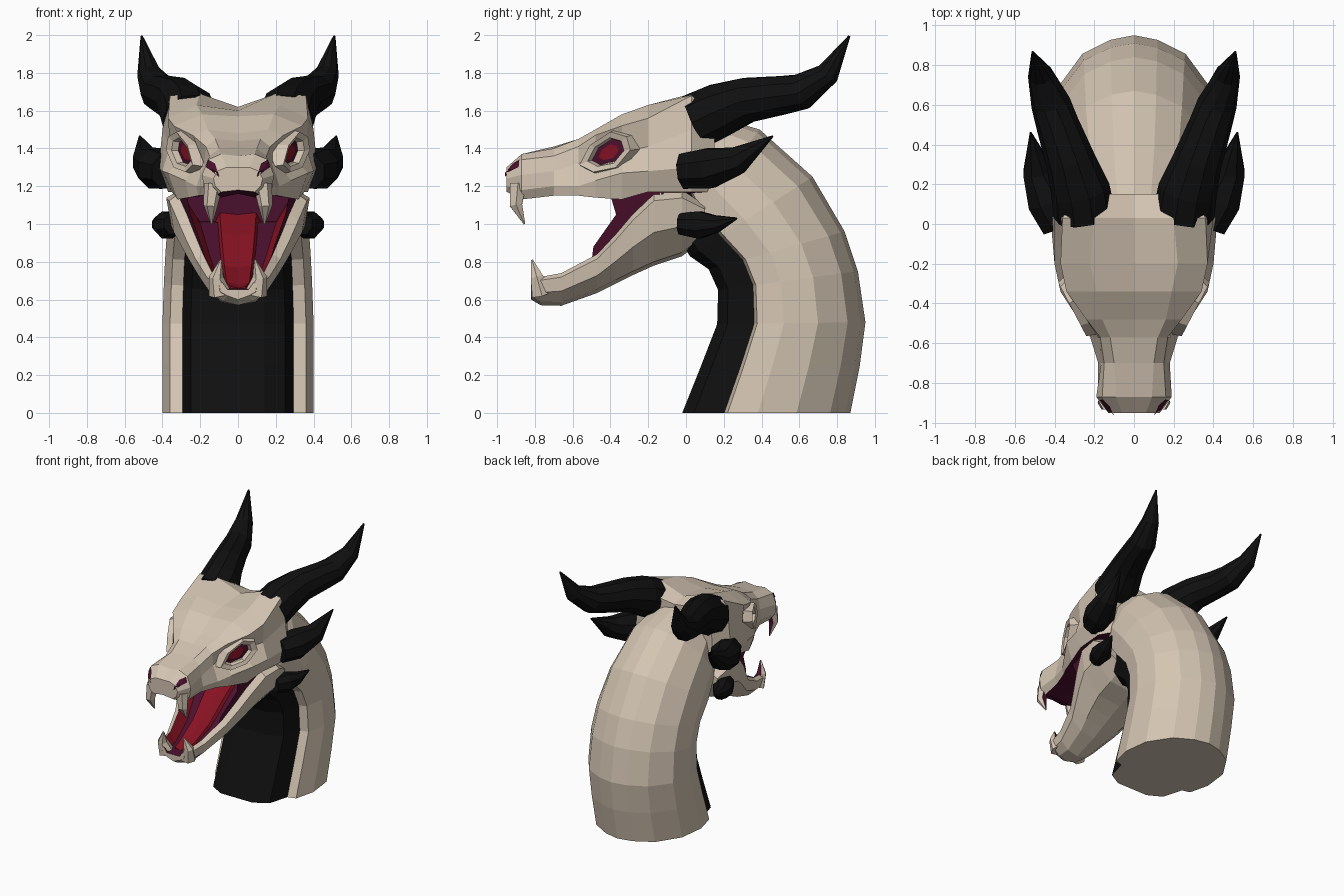
import bpy, bmesh, math
from mathutils import Vector as V
from mathutils.bvhtree import BVHTree

if "Cube" in bpy.data.objects:
    bpy.data.objects.remove(bpy.data.objects["Cube"])

MATS = []
for name, c in (("bone_cream", (.66, .56, .45)), ("horn_black", (.005, .005, .005)),
                ("dark_maroon", (.07, .005, .026)), ("crimson", (.24, .006, .016))):
    m = bpy.data.materials.new(name)
    m.diffuse_color = (*c, 1)
    m.use_nodes = True
    m.node_tree.nodes["Principled BSDF"].inputs["Base Color"].default_value = m.diffuse_color
    MATS.append(m)
CREAM, BLACK, MAROON, CRIMSON = range(4)


def finish(name, bm, rule=None):
    bmesh.ops.recalc_face_normals(bm, faces=bm.faces)
    bm.normal_update()
    if rule:
        for f in bm.faces:
            f.material_index = rule(f)
    me = bpy.data.meshes.new(name)
    bm.to_mesh(me)
    bm.free()
    for m in MATS:
        me.materials.append(m)
    ob = bpy.data.objects.new(name, me)
    bpy.context.collection.objects.link(ob)
    return ob


def loft(name, rings, segmat=lambda k: CREAM, rule=None):
    """Skin closed rings; segmat colours by segment counted from the centre line."""
    bm = bmesh.new()
    vs = [[bm.verts.new(p) for p in r] for r in rings]
    n = len(rings[0])
    for a, b in zip(vs, vs[1:]):
        for k in range(n):
            j = (k + 1) % n
            f = bm.faces.new((a[k], a[j], b[j], b[k]))
            f.material_index = segmat(min(k, n - 1 - k))
    for cap in (vs[0], vs[-1]):
        bm.faces.new(cap).material_index = segmat(0) if name != "neck" else CREAM
    return finish(name, bm, rule)


def sym(pts):
    """Half section starting and ending on x = 0 -> full ring."""
    return [V(p) for p in pts] + [V((-x, y, z)) for x, y, z in pts[-2:0:-1]]


def tube(name, path, s, rule, n=8):
    """Tapered spike along (x, y, z, radius) stations, s = side."""
    c = [V((x * s, y, z)) for x, y, z, r in path]
    rings = []
    for i, p in enumerate(c):
        t = (c[min(i + 1, len(c) - 1)] - c[max(i - 1, 0)]).normalized()
        a = t.cross(V((1, 0, 0))).normalized()
        b = t.cross(a)
        rings.append([p + path[i][3] * (a * math.cos(q) + b * math.sin(q))
                      for q in [2 * math.pi * (k + .5) / n for k in range(n)]])
    return loft(name, rings, rule=rule)


# neck: stations of (throat y, z, back y, z, width scale)
section = [(0, 0), (.0, .14), (.07, .25), (.25, .295), (.27, .36), (.45, .4),
           (.68, .375), (.88, .26), (.97, .12), (1, 0)]
neck = [(-.02, 0, .87, 0, 1), (.08, .25, .92, .25, 1), (.165, .47, .95, .48, 1),
        (.17, .65, .91, .75, .98), (.12, .76, .84, .96, .96), (.02, .83, .67, 1.25, .93),
        (-.04, .93, .39, 1.5, .85), (-.04, 1.1, .12, 1.58, .7)]
loft("neck", [sym([(w * k, fy + (by - fy) * t, fz + (bz - fz) * t) for t, w in section])
              for fy, fz, by, bz, k in neck],
     lambda k: BLACK if k < 3 else CREAM)

# skull: per station y, top z, then (x, z) down the side, then palate z
skull = [
    (-.95, 1.30, .06, 1.30, .11, 1.28, .13, 1.24, .12, 1.20, .09, 1.17, 1.18),
    (-.87, 1.36, .09, 1.37, .16, 1.34, .19, 1.26, .18, 1.18, .14, 1.13, 1.16),
    (-.70, 1.41, .10, 1.40, .15, 1.36, .165, 1.28, .18, 1.20, .16, 1.15, 1.17),
    (-.57, 1.44, .12, 1.45, .17, 1.41, .18, 1.32, .22, 1.20, .21, 1.15, 1.17),
    (-.48, 1.48, .16, 1.50, .24, 1.47, .19, 1.36, .28, 1.23, .26, 1.14, 1.18),
    (-.34, 1.57, .19, 1.58, .34, 1.52, .27, 1.38, .37, 1.27, .32, 1.13, 1.18),
    (-.20, 1.60, .22, 1.63, .37, 1.56, .36, 1.41, .40, 1.28, .35, 1.17, 1.18),
    (.03, 1.62, .20, 1.69, .36, 1.68, .40, 1.50, .42, 1.30, .37, 1.17, 1.15),
    (.15, 1.60, .15, 1.62, .28, 1.58, .33, 1.48, .34, 1.30, .30, 1.17, 1.15)]
head = loft("skull", [sym([(0, r[0], r[1])] + [(r[i], r[0], r[i + 1]) for i in range(2, 12, 2)]
                          + [(0, r[0], r[12])]) for r in skull],
            lambda k: MAROON if k == 5 else CREAM)

# lower jaw: a trough of (y, half width, lip z, underside z)
jaw = [(-.82, .10, .69, .60), (-.77, .145, .72, .57), (-.66, .165, .74, .567),
       (-.47, .225, .84, .635), (-.37, .275, .95, .685), (-.28, .32, 1.06, .73),
       (-.17, .365, 1.17, .78), (-.02, .38, 1.18, .83), (.10, .35, 1.10, .92)]


def jaw_ring(y, w, zt, zb):
    h = zt - zb
    fl = zt - .42 * h
    return sym([(0, y, zb), (.55 * w, y, zb + .02), (.93 * w, y, zb + .45 * h), (w, y, zt - .12 * h),
                (.82 * w, y, zt), (.55 * w, y, fl), (0, y, fl)])


loft("lower_jaw", [jaw_ring(*j) for j in jaw],
     lambda k: CRIMSON if k == 4 else MAROON if k == 5 else CREAM)

# tongue lying on the jaw floor
tongue = [(-.74, .05, .67), (-.64, .075, .69), (-.47, .09, .78), (-.28, .11, .95), (-.13, .12, 1.06)]
loft("tongue", [sym([(0, y, z - .06), (w, y, z - .05), (w * .8, y, z), (0, y, z - .01)])
                for y, w, z in tongue], lambda k: CRIMSON)

# back of the mouth
loft("mouth_back", [sym([(0, y, .9), (.3, y, .95), (.33, y, 1.2), (0, y, 1.2)])
                    for y in (-.13, -.12)], lambda k: MAROON)

tree = BVHTree.FromObject(head, bpy.context.evaluated_depsgraph_get())

for s, side in ((1, "right"), (-1, "left")):
    # horns
    black = lambda f: BLACK
    tube("upper_horn_" + side, [(.25, .05, 1.545, .155), (.27, .17, 1.60, .15), (.32, .32, 1.655, .125),
                                (.385, .5, 1.68, .108), (.42, .61, 1.70, .10), (.47, .75, 1.795, .065),
                                (.51, .865, 1.995, .006)], s, black, 10)
    tube("middle_horn_" + side, [(.37, -.01, 1.28, .10), (.43, .12, 1.295, .115),
                                 (.485, .27, 1.335, .08), (.52, .46, 1.465, .005)], s, black)
    tube("jaw_horn_" + side, [(.34, -.03, 1.0, .06), (.375, .07, .995, .078),
                              (.41, .16, 1.0, .05), (.44, .27, 1.03, .005)], s, black)
    # fangs with dark backs
    back_dark = lambda f: MAROON if f.normal.y > .6 else CREAM
    tube("upper_fang_" + side, [(.13, -.89, 1.21, .05), (.145, -.90, 1.10, .038),
                                (.14, -.855, 1.0, .005)], s, back_dark, 6)
    tube("lower_fang_" + side, [(.095, -.765, .63, .06), (.115, -.79, .72, .038),
                                (.09, -.815, .81, .005)], s, back_dark, 6)

    # cheek membrane at the mouth corner
    bm = bmesh.new()
    bm.faces.new([bm.verts.new((x * s, y, z)) for x, y, z in (
        (.27, -.40, 1.15), (.33, -.14, 1.18), (.30, -.15, 1.0), (.17, -.50, .80),
        (.19, -.49, .88), (.25, -.37, 1.05))])
    finish("cheek_membrane_" + side, bm, lambda f: MAROON)

    # eye socket rim and eye, in a plane facing out and forward
    c, u = V((.27, -.41, 1.38)), V((.11, .21, .05)).normalized()
    n = u.cross(V((0, 0, 1))).normalized()
    n = n if n.x > 0 else -n
    v = n.cross(u)
    v = v if v.z > 0 else -v
    outline = [(-1, -.35), (-.55, -.9), (.3, -.95), (.95, -.2), (.9, .55), (.35, 1), (-.5, .55)]

    def loop(bm, k, off):
        pts = [c + u * a * .115 * k + v * b * .07 * k + n * off for a, b in outline]
        return [bm.verts.new((p.x * s, p.y, p.z)) for p in pts]

    bm = bmesh.new()
    loops = [loop(bm, 1.75, -.07), loop(bm, 1.4, .045), loop(bm, 1.0, .035), loop(bm, .92, 0)]
    for a, b in zip(loops, loops[1:]):
        for k in range(7):
            bm.faces.new((a[k], a[(k + 1) % 7], b[(k + 1) % 7], b[k]))
    inner = loop(bm, .55, .004)
    eye = set()
    for k in range(7):
        f = bm.faces.new((loops[3][k], loops[3][(k + 1) % 7], inner[(k + 1) % 7], inner[k]))
        f.material_index = MAROON
    bm.faces.new(inner).material_index = CRIMSON
    finish("eye_" + side, bm)

    # nostril plate projected on the snout
    bm = bmesh.new()
    pts = []
    for x, z in ((.135, 1.29), (.105, 1.27), (.10, 1.25), (.13, 1.275), (.165, 1.30), (.155, 1.335), (.12, 1.315)):
        hit, nor, _, _ = tree.ray_cast(V((x * s, -2, z)), V((0, 1, 0)))
        pts.append(bm.verts.new(hit + nor * .008))
    for k in range(1, 7):
        bm.faces.new((pts[0], pts[k], pts[k % 6 + 1]))
    finish("nostril_" + side, bm, lambda f: MAROON)
